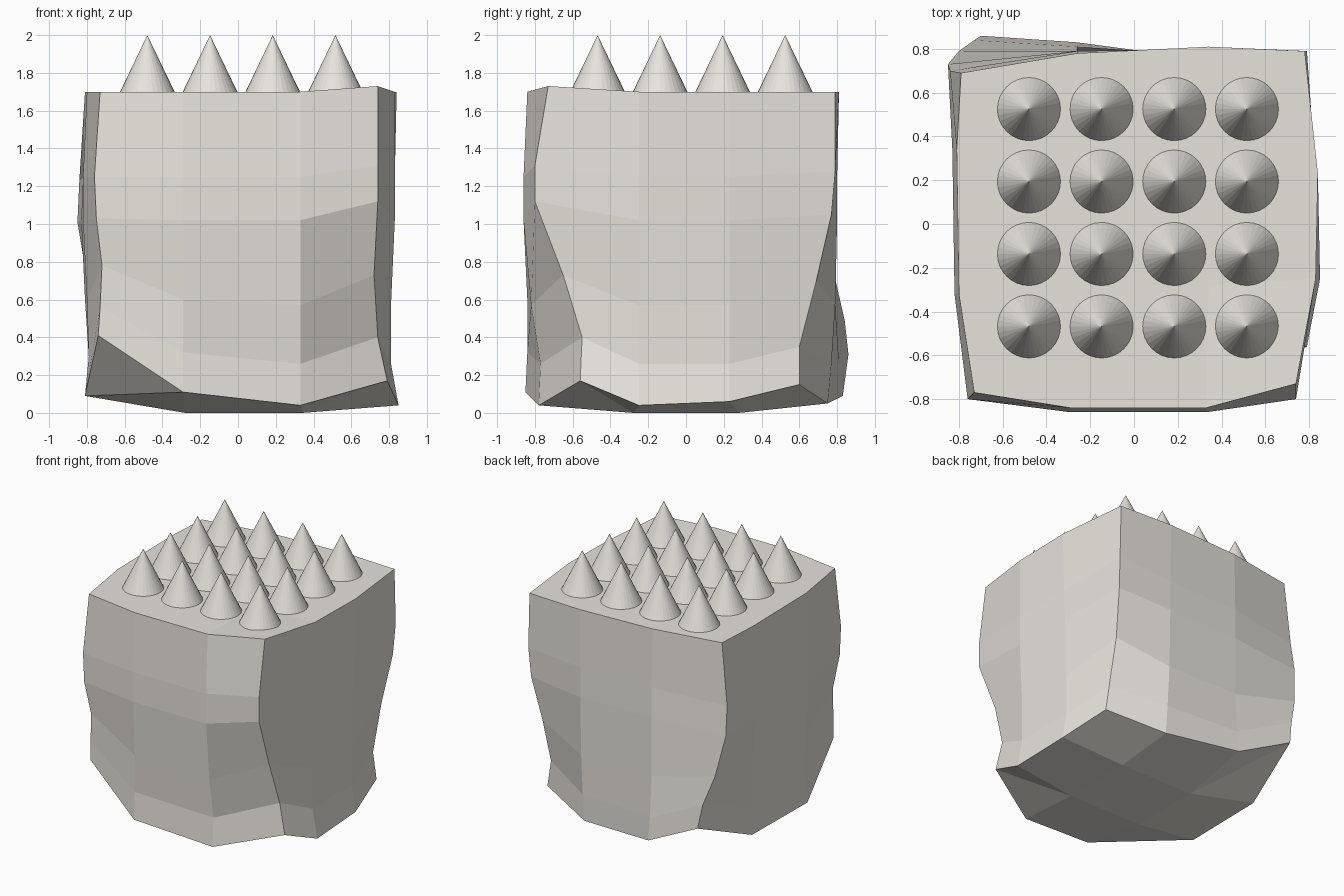
import bpy, bmesh

if "Cube" in bpy.data.objects:
    bpy.data.objects.remove(bpy.data.objects["Cube"])

stone = bpy.data.materials.new("pale_stone")
stone.diffuse_color = (.80, .77, .72, 1)
stone.use_nodes = True
stone.node_tree.nodes["Principled BSDF"].inputs["Base Color"].default_value = stone.diffuse_color

# Corner edge profiles, bottom to top (x, y, z)
front_left = [(-.74, -.74, .41), (-.73, -.75, .56), (-.72, -.76, .78),
              (-.75, -.80, 1.03), (-.76, -.80, 1.25), (-.73, -.77, 1.70)]
front_right = [(.79, -.56, .17), (.74, -.55, .40), (.72, -.65, .73),
               (.74, -.80, 1.12), (.74, -.80, 1.31), (.74, -.73, 1.73)]
back_right = [(.76, .60, .15), (.73, .60, .35), (.74, .69, .70),
              (.78, .77, 1.05), (.79, .79, 1.28), (.78, .79, 1.70)]
back_left = [(-.70, .86, .31), (-.73, .84, .49), (-.80, .79, .71),
             (-.85, .73, 1.01), (-.84, .70, 1.23), (-.79, .69, 1.70)]


def column(side, along, outs, z0, z1=.26, z2=.57):
    """Edge profile inside one side: distance outward at each level."""
    ax, sign = side
    pts = []
    for out, z in zip(outs, (z0, z1, z2, 1.02, 1.25, 1.70)):
        pts.append((along, sign * out, z) if ax == 'y' else (sign * out, along, z))
    return pts


F, R, B, L = ('y', -1), ('x', 1), ('y', 1), ('x', -1)
columns = [
    front_left,
    column(F, -.29, (.85, .84, .84, .86, .86, .84), .11, .32, .60),
    column(F, .33, (.78, .77, .82, .86, .86, .84), .04),
    front_right,
    column(R, -.25, (.85, .81, .81, .83, .83, .83), .04),
    column(R, .23, (.84, .81, .81, .82, .83, .84), .06),
    back_right,
    column(B, .34, (.75, .77, .79, .80, .80, .81), .05),
    column(B, -.26, (.83, .81, .79, .79, .79, .78), .09),
    back_left,
    column(L, .34, (.80, .79, .81, .83, .82, .81), .09, .30, .60),
    column(L, -.32, (.81, .79, .80, .82, .82, .80), .09, .30, .60),
]

# Rough block: ring of columns, capped by 3 x 3 grids
bm = bmesh.new()
ring = [[bm.verts.new(p) for p in col] for col in columns]
for i in range(12):
    a, b = ring[i], ring[(i + 1) % 12]
    for k in range(5):
        bm.faces.new((a[k], b[k], b[k + 1], a[k + 1]))
for level, z in ((0, 0.0), (5, 1.70)):
    r = [c[level] for c in ring]
    m = [bm.verts.new((x, y, z)) for x, y in
         ((-.28, -.28), (.34, -.28), (.34, .28), (-.28, .28))]
    grid = [[r[0], r[1], r[2], r[3]], [r[11], m[0], m[1], r[4]],
            [r[10], m[3], m[2], r[5]], [r[9], r[8], r[7], r[6]]]
    for j in range(3):
        for i in range(3):
            q = (grid[j][i], grid[j][i + 1], grid[j + 1][i + 1], grid[j + 1][i])
            if level == 0 and (i, j) in ((0, 0), (2, 0), (0, 2)):
                # underside corners are creased along one diagonal
                s = 1
                if (i, j) == (0, 0):
                    bm.faces.new((q[0], q[1], q[3]))
                    bm.faces.new((q[1], q[2], q[3]))
                else:
                    bm.faces.new((q[0], q[1], q[3]))
                    bm.faces.new((q[1], q[2], q[3]))
            else:
                bm.faces.new(q)
bmesh.ops.recalc_face_normals(bm, faces=bm.faces)
mesh = bpy.data.meshes.new("rough_block")
bm.to_mesh(mesh)
bm.free()
mesh.materials.append(stone)
bpy.context.collection.objects.link(bpy.data.objects.new("rough_block", mesh))

# Four by four grid of spikes on top
for i in range(4):
    for j in range(4):
        bpy.ops.mesh.primitive_cone_add(
            vertices=32, radius1=.149, radius2=0, depth=.31,
            location=(-.48 + .332 * i, -.468 + .331 * j, 1.845))
        spike = bpy.context.object
        spike.name = f"spike_{i + 1}_{j + 1}"
        spike.data.materials.append(stone)
